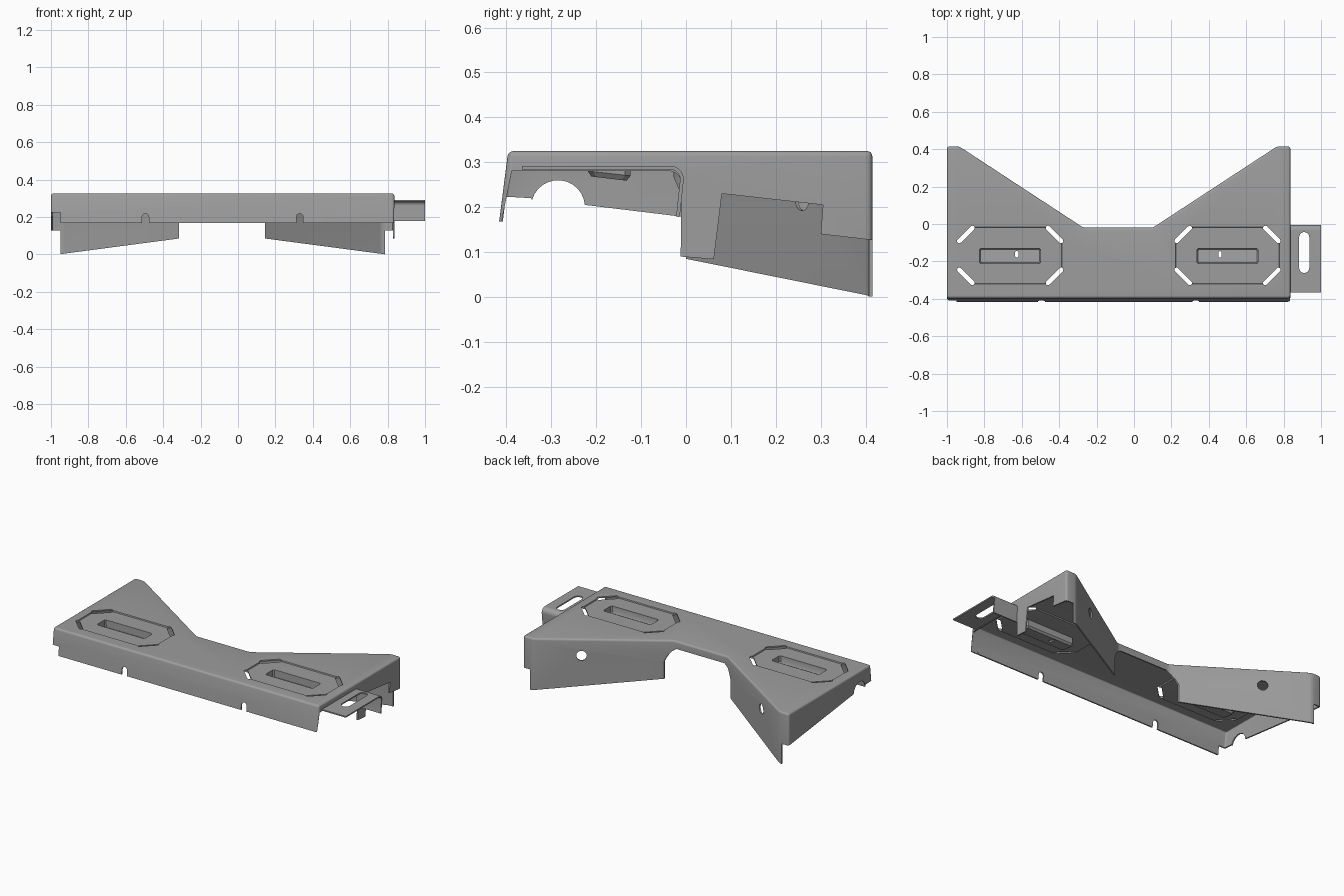
import bpy, bmesh, math
from mathutils import Vector, Matrix

if "Cube" in bpy.data.objects:
    bpy.data.objects.remove(bpy.data.objects["Cube"])

T = 0.008      # sheet thickness
TOP = 0.325    # top face height

steel = bpy.data.materials.new("dark_steel")
steel.diffuse_color = (.34, .34, .34, 1)
steel.use_nodes = True
steel.node_tree.nodes["Principled BSDF"].inputs["Base Color"].default_value = steel.diffuse_color


def finish(name, bm):
    bmesh.ops.recalc_face_normals(bm, faces=bm.faces)
    me = bpy.data.meshes.new(name)
    bm.to_mesh(me)
    bm.free()
    me.materials.append(steel)
    ob = bpy.data.objects.new(name, me)
    bpy.context.collection.objects.link(ob)
    return ob


def prism(name, pts, axis, a, b):
    """Extrude a 2D profile along an axis from a to b."""
    place = {'x': lambda p, d: (d, p[0], p[1]),
             'y': lambda p, d: (p[0], d, p[1]),
             'z': lambda p, d: (p[0], p[1], d)}[axis]
    bm = bmesh.new()
    f = bm.faces.new([bm.verts.new(place(p, a)) for p in pts])
    r = bmesh.ops.extrude_face_region(bm, geom=[f])
    off = Vector(place((0, 0), b - a))
    bmesh.ops.translate(bm, vec=off, verts=[g for g in r['geom'] if isinstance(g, bmesh.types.BMVert)])
    return finish(name, bm)


def arc(cx, cy, r, a0, a1, n=12):
    return [(cx + r * math.cos(math.radians(a0 + (a1 - a0) * i / n)),
             cy + r * math.sin(math.radians(a0 + (a1 - a0) * i / n))) for i in range(n + 1)]


def capsule(p, q, r):
    """Round-ended slot outline from p to q."""
    ang = math.degrees(math.atan2(q[1] - p[1], q[0] - p[0]))
    return arc(*q, r, ang - 90, ang + 90, 8) + arc(*p, r, ang + 90, ang + 270, 8)


def apply(ob, mod):
    bpy.context.view_layer.objects.active = ob
    bpy.ops.object.modifier_apply(modifier=mod.name)


def cut(ob, cutter):
    m = ob.modifiers.new("cut", 'BOOLEAN')
    m.operation = 'DIFFERENCE'
    m.solver = 'EXACT'
    m.object = cutter
    apply(ob, m)
    bpy.data.objects.remove(cutter)


def solidify(ob, offset=-1):
    m = ob.modifiers.new("sheet", 'SOLIDIFY')
    m.thickness = T
    m.offset = offset
    m.use_even_offset = True
    apply(ob, m)


def smooth(ob):
    bpy.ops.object.select_all(action='DESELECT')
    ob.select_set(True)
    bpy.context.view_layer.objects.active = ob
    bpy.ops.object.shade_smooth_by_angle(angle=math.radians(32))


# Folded body: full-depth skirt under the top outline, trimmed afterwards
outline = [(-1, -.396), (.836, -.396), (.836, .415), (.765, .415),
           (.10, -.02), (-.27, -.02), (-.935, .415), (-1, .415)]
body = prism("bracket_body", outline, 'z', -.05, TOP)
bm = bmesh.new()
bm.from_mesh(body.data)
for v in bm.verts:
    if v.co.z < 0 and v.co.y < -.38:
        v.co.y -= .048          # front flange leans forward
up = [e for e in bm.edges if abs(e.verts[0].co.z - e.verts[1].co.z) > .2]
bmesh.ops.bevel(bm, geom=up, offset=.014, segments=4, profile=.5, affect='EDGES')
rim = [e for e in bm.edges if all(v.co.z > TOP - 1e-4 for v in e.verts)]
bmesh.ops.bevel(bm, geom=rim, offset=.012, segments=4, profile=.5, affect='EDGES')
bm.faces.ensure_lookup_table()
bottom = [f for f in bm.faces if all(v.co.z < 0 for v in f.verts)]
bmesh.ops.delete(bm, geom=bottom, context='FACES')
bm.to_mesh(body.data)
bm.free()
solidify(body)

# Left flange trim with cable arch
left = [(-.6, .235), (-.345, .22)] + arc(-.285, .20, .06, 165, 5) + [
    (-.225, .205), (.5, .117), (.5, -.2), (-.6, -.2)]
cut(body, prism("cut_left", left, 'x', -1.1, -.95))
# Right flange trim with hanging tongue
right = [(-.388, .281), (-.04, .281)] + arc(-.04, .25, .031, 85, 10, 5) + [
    (-.012, .09), (.062, .084), (.08, .23), (.305, .205), (.30, .14),
    (.5, .117), (.5, -.2), (-.41, -.2), (-.41, .17)]
cut(body, prism("cut_right", right, 'x', .785, .95))
# Diagonal and centre back flange trim, mirrored about x = -0.085
half = [(.875, -.2), (.875, 0), (.23, .085), (.23, .195), (.215, .228), (.195, .255), (.165, .277)]
back = [(-.085 + x, z) for x, z in half] + [(-.085 - x, z) for x, z in reversed(half)]
cut(body, prism("cut_back", back, 'y', -.06, .6))
# Front flange trim and notches
cut(body, prism("cut_front", [(-.6, -.2), (-.38, -.2), (-.38, .168), (-.6, .168)], 'x', -1.2, 1.2))
for x in (-.495, .33):
    cut(body, prism("cut_notch", [(x - .018, .1), (x + .018, .1)] + arc(x, .20, .018, 0, 180, 8), 'y', -.5, -.38))
# Round holes in the diagonal flanges
for s in (-1, 1):
    n = Vector((-s * .435, .665, 0))
    bm = bmesh.new()
    mat = Matrix.Translation((-.085 + s * .621, .265, .222)) @ n.to_track_quat('Z', 'Y').to_matrix().to_4x4()
    bmesh.ops.create_cone(bm, cap_ends=True, segments=24, radius1=.03, radius2=.03, depth=.1, matrix=mat)
    cut(body, finish("cut_hole", bm))


def octagon(cx, cy, hx, hy, c):
    return [(cx + x, cy + y) for x, y in (
        (-hx + c, -hy), (hx - c, -hy), (hx, -hy + c), (hx, hy - c),
        (hx - c, hy), (-hx + c, hy), (-hx, hy - c), (-hx, -hy + c))]


# Pressed octagonal panels with inner pocket, drain hole and corner slots
for side, cx, px, hole in (("left", -.662, -.663, -.627), ("right", .5, .5, .46)):
    cy, hx, hy = -.168, .277, .152
    cut(body, prism("cut_panel", octagon(cx, cy, hx, hy, .08), 'z', .30, .35))
    loops = [(octagon(cx, cy, hx, hy, .08), TOP, 0),
             (octagon(cx, cy, hx - .002, hy - .002, .079), TOP - .007, 0),
             (octagon(px, cy - .003, .164, .041, .008), TOP - .007, 0),
             (octagon(px, cy - .003, .163, .040, .008), .278, -.12),
             (octagon(px, cy - .003, .158, .035, .008), .271, -.12)]
    bm = bmesh.new()
    rings = [[bm.verts.new((x, y, z + k * (y - cy))) for x, y in pts] for pts, z, k in loops]
    for a, b in zip(rings, rings[1:]):
        for i in range(8):
            j = (i + 1) % 8
            bm.faces.new((a[i], a[j], b[j], b[i]))
    bm.faces.new(rings[-1])
    panel = finish(side + "_pressed_panel", bm)
    if sum(p.normal.z for p in panel.data.polygons) < 0:
        panel.data.flip_normals()
    solidify(panel)
    cut(panel, prism("cut_drain", capsule((hole, -.170), (hole, -.154), .009), 'z', .2, .4))
    for sx in (-1, 1):
        for sy in (-1, 1):
            p = (cx + sx * (hx - .005), cy + sy * (hy - .075))
            q = (cx + sx * (hx - .075), cy + sy * (hy - .005))
            for ob in (body, panel):
                cut(ob, prism("cut_slot", capsule(p, q, .012), 'z', .295, .35))
    smooth(panel)

# Side tab: flat shelf that rolls down at its back edge, with a long slot
outer = [(-.365, .292), (-.035, .292)] + arc(-.035, .262, .030, 85, 0, 8) + [(-.014, .178)]
inner = [(-.014 - T, .179)] + arc(-.035, .262, .022, 0, 85, 8) + [(-.035, .284), (-.365, .284)]
tab = prism("side_tab", outer + inner, 'x', .83, 1.0)
cut(tab, prism("cut_tab_slot", capsule((.91, -.235), (.91, -.07), .027), 'z', .27, .31))
smooth(tab)
smooth(body)
